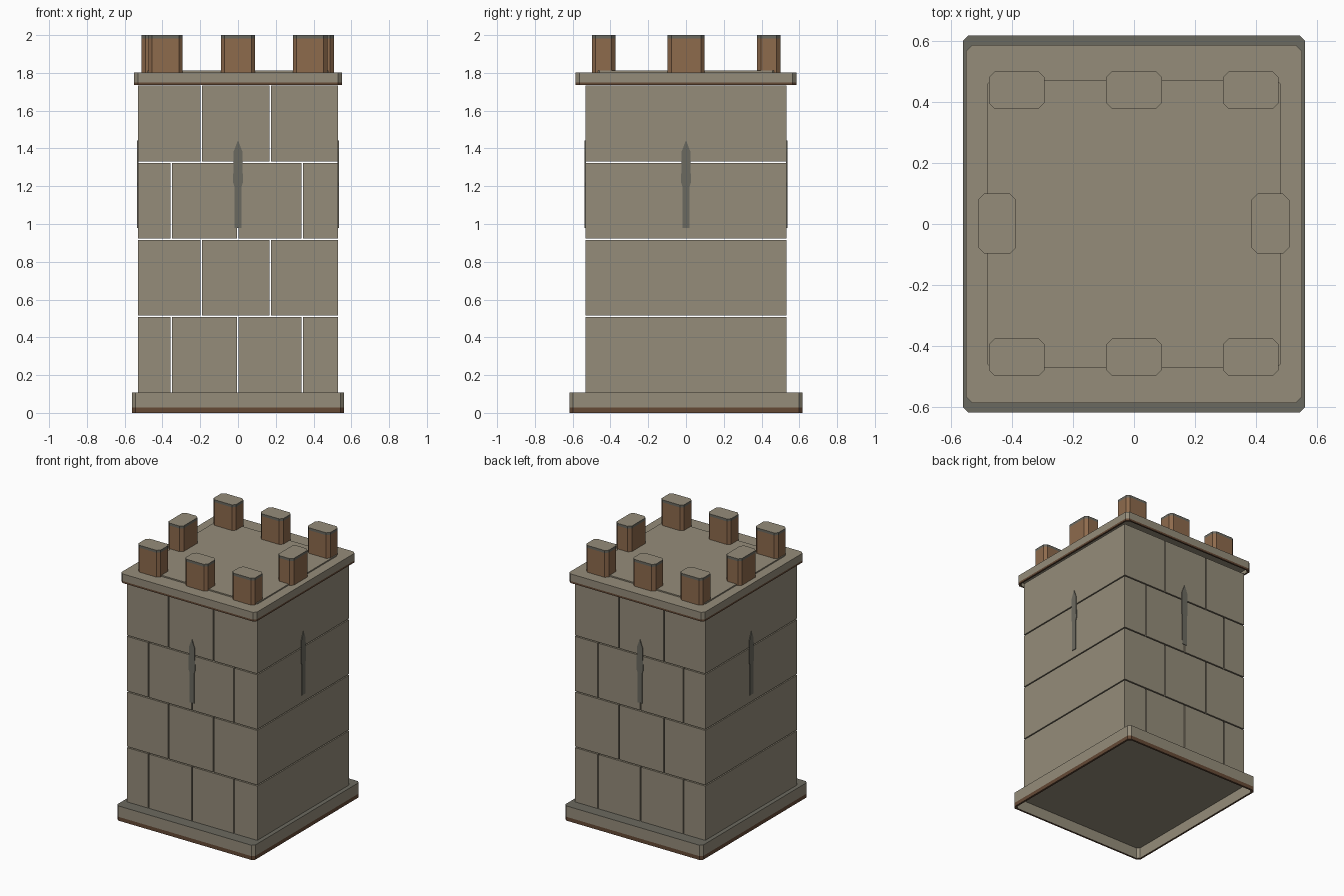
import bpy
import bmesh

cube = bpy.data.objects.get("Cube")
if cube:
    bpy.data.objects.remove(cube, do_unlink=True)


def material(name, colour):
    mat = bpy.data.materials.new(name)
    mat.use_nodes = True
    mat.diffuse_color = (*colour, 1)
    mat.node_tree.nodes["Principled BSDF"].inputs["Base Color"].default_value = (*colour, 1)
    return mat


MATERIALS = [
    material("tan stone", (0.30, 0.265, 0.195)),
    material("grey stone", (0.148, 0.142, 0.116)),
    material("brown stone", (0.27, 0.145, 0.073)),
    material("dark brown edge", (0.13, 0.067, 0.036)),
]
TAN, GREY, BROWN, DARK = range(len(MATERIALS))


def finish(bm, name):
    bmesh.ops.recalc_face_normals(bm, faces=bm.faces)
    mesh = bpy.data.meshes.new(name)
    bm.to_mesh(mesh)
    bm.free()
    for mat in MATERIALS:
        mesh.materials.append(mat)
    obj = bpy.data.objects.new(name, mesh)
    bpy.context.collection.objects.link(obj)
    return obj


def outline(hx, hy, cut):
    """Rectangle with clipped corners, counter-clockwise."""
    if cut == 0:
        return [(hx, -hy), (hx, hy), (-hx, hy), (-hx, -hy)]
    return [(hx - cut, -hy), (hx, cut - hy), (hx, hy - cut), (hx - cut, hy),
            (cut - hx, hy), (-hx, hy - cut), (-hx, cut - hy), (cut - hx, -hy)]


def stack(name, centre, half, cut, profile, bands, caps):
    """Skin rings given as (inset, z); one material per band and per cap."""
    bm = bmesh.new()
    rings = []
    for inset, z in profile:
        points = outline(half[0] - inset, half[1] - inset, cut)
        rings.append([bm.verts.new((centre[0] + x, centre[1] + y, z)) for x, y in points])
    for low, high, mat in zip(rings, rings[1:], bands):
        for i in range(len(low)):
            j = (i + 1) % len(low)
            bm.faces.new((low[i], low[j], high[j], high[i])).material_index = mat
    bm.faces.new(rings[0][::-1]).material_index = caps[0]
    bm.faces.new(rings[-1]).material_index = caps[1]
    return finish(bm, name)


# Plinth and brim, both hollow underneath
stack("plinth", (0, 0), (0.56, 0.617), 0.018,
      [(0.014, 0.08), (0.014, 0), (0, 0), (0, 0.028), (0, 0.108)],
      [TAN, DARK, DARK, TAN], (TAN, GREY))
stack("brim", (0, 0), (0.55, 0.585), 0.02,
      [(0.012, 1.765), (0.012, 1.736), (0, 1.736), (0, 1.75), (0, 1.803)],
      [TAN, DARK, DARK, TAN], (TAN, TAN))
stack("roof_slab", (0, 0), (0.48, 0.47), 0.012,
      [(0, 1.79), (0, 1.812)], [TAN], (TAN, TAN))

# Courses of blocks, each running through the full depth
HALF, GAP, COURSE = 0.529, 0.008, 0.4085
joints = [(-0.354, -0.001, 0.341), (-0.194, 0.172)]
for row in range(4):
    bottom = 0.106 + row * COURSE
    edges = [-HALF - GAP / 2, *joints[row % 2], HALF + GAP / 2]
    for n, (a, b) in enumerate(zip(edges, edges[1:])):
        stack(f"wall_block_{row + 1}_{n + 1}", ((a + b) / 2, 0),
              ((b - a - GAP) / 2, 0.532), 0,
              [(0, bottom), (0, bottom + COURSE - GAP)], [TAN], (TAN, TAN))

# Battlements: three along the front and back, one on each side
merlons = [(x, y, 0.091, 0.062) for x in (-0.384, 0, 0.382) for y in (-0.436, 0.438)]
merlons += [(x, 0.001, 0.062, 0.098) for x in (-0.448, 0.446)]
for n, (x, y, hx, hy) in enumerate(merlons):
    stack(f"merlon_{n + 1}", (x, y), (hx, hy), 0.02,
          [(0, 1.8), (0, 1.982), (0, 2)], [BROWN, GREY], (BROWN, TAN))

# Arrow slits: thin pointed plates on all four walls
half_slit = [(0.018, 0.978), (0.019, 1.2), (0.026, 1.22), (0.023, 1.385)]
shape = half_slit + [(0, 1.443)] + [(-u, z) for u, z in reversed(half_slit)]


def slit(name, place):
    bm = bmesh.new()
    back, front = ([bm.verts.new(place(u, d, z)) for u, z in shape] for d in (-0.002, 0.005))
    bm.faces.new(back)
    bm.faces.new(front)
    for i in range(len(shape)):
        j = (i + 1) % len(shape)
        bm.faces.new((back[i], back[j], front[j], front[i]))
    for face in bm.faces:
        face.material_index = GREY
    finish(bm, name)


for side, sign in (("front", -1), ("back", 1)):
    slit(f"{side}_arrow_slit", lambda u, d, z: (u, sign * (0.532 + d), z))
for side, sign in (("right", -1), ("left", 1)):
    slit(f"{side}_arrow_slit", lambda u, d, z: (sign * (HALF + d), u, z))
